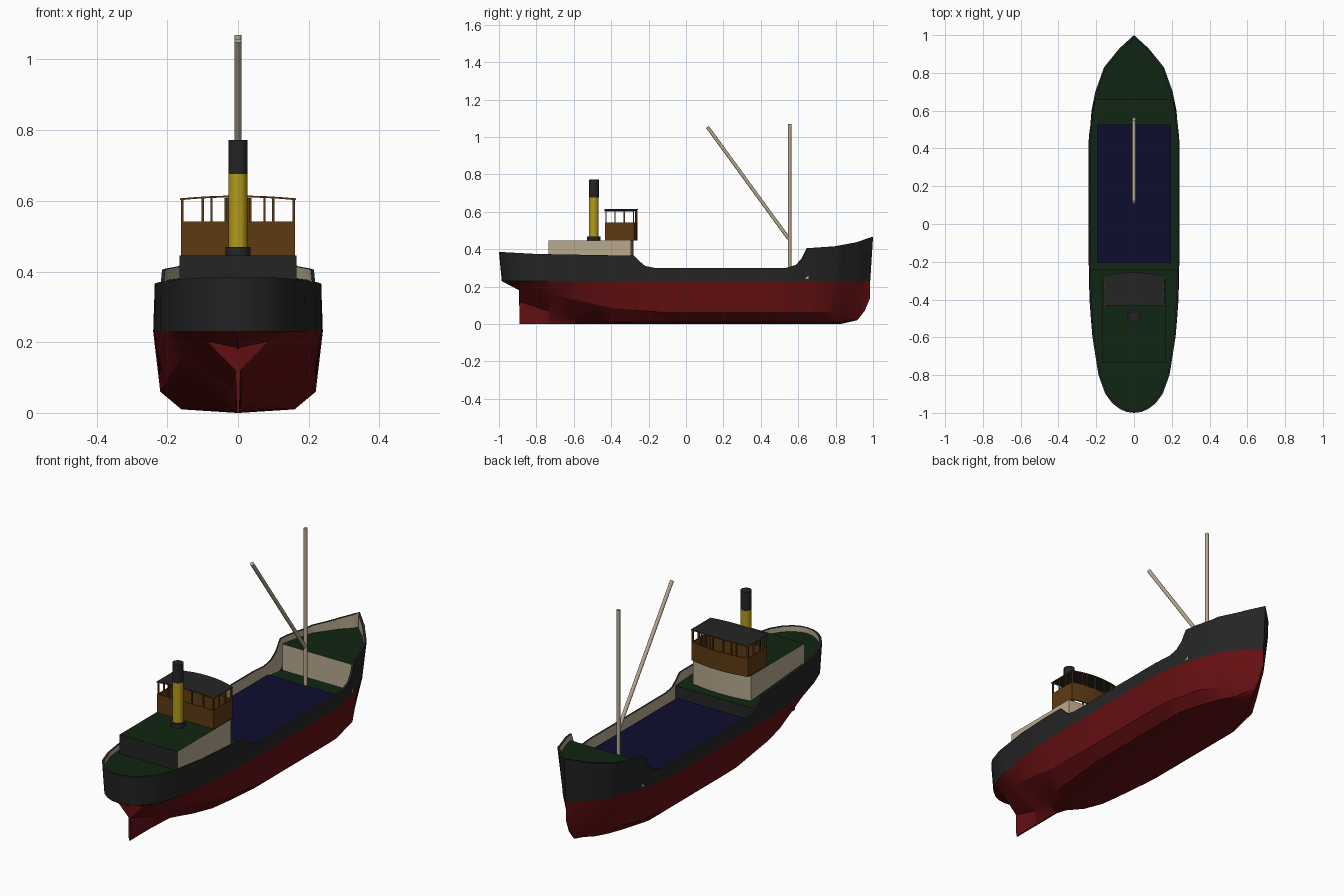
import bpy, bmesh, math
from mathutils import Vector

if "Cube" in bpy.data.objects:
    bpy.data.objects.remove(bpy.data.objects["Cube"])


def material(name, rgb):
    m = bpy.data.materials.new(name)
    m.diffuse_color = (*rgb, 1)
    m.use_nodes = True
    m.node_tree.nodes["Principled BSDF"].inputs["Base Color"].default_value = m.diffuse_color
    return m


BLACK = material("black_paint", (0.018, 0.018, 0.018))
RED = material("red_antifouling", (0.13, 0.005, 0.006))
GREEN = material("green_deck", (0.005, 0.019, 0.006))
NAVY = material("navy_tarpaulin", (0.004, 0.004, 0.028))
BEIGE = material("beige_paint", (0.48, 0.40, 0.28))
WOOD = material("varnished_wood", (0.11, 0.042, 0.006))
YELLOW = material("yellow_funnel", (0.46, 0.33, 0.010))


def lerp(table, s):
    """Piecewise linear lookup in a short list of (s, value) pairs."""
    for (a, va), (b, vb) in zip(table, table[1:]):
        if s <= b:
            return va + (vb - va) * max(0, (s - a) / (b - a))
    return table[-1][1]


def finish(name, bm, mats, angle=None, normals=True):
    bmesh.ops.remove_doubles(bm, verts=bm.verts, dist=0.0002)
    if normals:
        bmesh.ops.recalc_face_normals(bm, faces=bm.faces)
    me = bpy.data.meshes.new(name)
    bm.to_mesh(me)
    bm.free()
    ob = bpy.data.objects.new(name, me)
    bpy.context.collection.objects.link(ob)
    for m in mats:
        me.materials.append(m)
    if angle:
        bpy.ops.object.select_all(action='DESELECT')
        ob.select_set(True)
        bpy.context.view_layer.objects.active = ob
        bpy.ops.object.shade_smooth_by_angle(angle=math.radians(angle))
    return ob


def tube(name, a, b, r, mat, sides=16):
    a, b = Vector(a), Vector(b)
    bm = bmesh.new()
    bmesh.ops.create_cone(bm, cap_ends=True, segments=sides, radius1=r, radius2=r, depth=(b - a).length)
    q = Vector((0, 0, 1)).rotation_difference(b - a)
    bm.transform(q.to_matrix().to_4x4())
    bmesh.ops.translate(bm, verts=bm.verts, vec=(a + b) / 2)
    return finish(name, bm, [mat], 40)


def prism(name, outline, z0, z1, mats, rule=None, capped=True):
    bm = bmesh.new()
    lo = [bm.verts.new((x, y, z0)) for x, y in outline]
    hi = [bm.verts.new((x, y, z1)) for x, y in outline]
    n = len(outline)
    for i in range(n):
        j = (i + 1) % n
        bm.faces.new((lo[i], lo[j], hi[j], hi[i]))
    if capped:
        bm.faces.new(hi)
        bm.faces.new(lo[::-1])
    bmesh.ops.recalc_face_normals(bm, faces=bm.faces)
    if rule:
        for f in bm.faces:
            f.material_index = rule(f.normal)
    return finish(name, bm, mats, normals=capped)


# Hull lines: half breadths and heights along the length
WIDTH = [(-1, 0), (-.995, .04), (-.98, .075), (-.95, .115), (-.9, .153), (-.8, .19), (-.6, .222),
         (-.4, .236), (-.2, .24), (.45, .24), (.6, .227), (.7, .207), (.83, .16), (.93, .078), (1, 0)]
SHEER = [(-1, .385), (-.8, .374), (-.28, .365), (-.25, .335), (-.22, .31), (-.17, .3), (.54, .3),
         (.59, .315), (.62, .345), (.64, .385), (.65, .405), (.8, .415), (.92, .437), (1, .465)]
KEEL_Z = [(-1, .229), (-.906, .18), (-.904, 0), (.84, 0), (.93, .02), (.97, .07), (1, .14)]
BOTTOM_W = [(-1, 0), (-.906, .002), (-.904, .007), (-.75, .014), (-.6, .06), (-.4, .13), (-.1, .16),
            (.55, .16), (.75, .1), (.87, .035), (.94, .008), (1, 0)]
BOTTOM_Z = [(-1, .229), (-.906, .185), (-.904, .12), (-.75, .07), (-.5, .015), (-.3, .01), (.84, .01),
            (.93, .03), (.97, .08), (1, .15)]
BILGE_W = [(-1, 0), (-.95, .045), (-.9, .09), (-.75, .15), (-.5, .195), (-.1, .22), (.5, .22),
           (.7, .175), (.85, .085), (.93, .03), (1, 0)]
BILGE_Z = [(-1, .2295), (-.9, .2), (-.7, .15), (-.4, .085), (-.1, .06), (.85, .06), (.93, .085), (1, .17)]
DECK_Z = [(-1, .357), (-.74, .347), (-.2405, .312), (-.2395, .24), (.6595, .24), (.6605, .375), (1, .39)]
STATIONS = sorted({s for t in (WIDTH, SHEER, KEEL_Z, DECK_Z, BILGE_W) for s, _ in t}
                  | {-.99, -.965, -.925, -.85, -.3, 0, .2, .77, .88, .96, .98})


def below(s):
    y = s * .985
    fine = lerp([(-1, .97), (-.5, 1), (.5, 1), (.93, .85), (1, .8)], s)
    return [(0, y, lerp(KEEL_Z, s)),
            (min(.004, lerp(BOTTOM_W, s)), y, lerp(KEEL_Z, s)),
            (lerp(BOTTOM_W, s), y, lerp(BOTTOM_Z, s)),
            (lerp(BILGE_W, s), y, lerp(BILGE_Z, s)),
            (lerp(WIDTH, s) * fine, y, .23)]


def above(s):
    return [below(s)[-1], (lerp(WIDTH, s) * .99, s, lerp(SHEER, s)),
            (max(0, lerp(WIDTH, s) * .99 - .009), s * .992, lerp(SHEER, s))]


def inside(s):
    w, y = max(0, lerp(WIDTH, s) * .99 - .009), s * .992
    return [(w, y, lerp(SHEER, s)), (w, y, lerp(DECK_Z, s)), (0, y, lerp(DECK_Z, s))]


def loft(name, section, mats, pick, angle, flip=False):
    """Mirrored skin through all stations."""
    bm = bmesh.new()
    for a, b in zip(STATIONS, STATIONS[1:]):
        pa, pb = section(a), section(b)
        for i in range(len(pa) - 1):
            for side in (1, -1):
                quad = [Vector((p[0] * side, p[1], p[2])) for p in (pa[i], pb[i], pb[i + 1], pa[i + 1])]
                if side < 0:
                    quad.reverse()
                f = bm.faces.new([bm.verts.new(p) for p in quad])
                f.material_index = pick(i, a, b)
    bmesh.ops.dissolve_degenerate(bm, dist=0.00005, edges=bm.edges)
    return finish(name, bm, mats, angle, normals=False)


def inner_colour(i, a, b):
    if i == 0:
        return 0
    if b - a < .0015:
        return 2 if a < 0 else 0
    return 1


loft("lower_hull", below, [RED], lambda i, a, b: 0, 25)
loft("upper_hull", above, [BLACK], lambda i, a, b: 0, 35)
loft("bulwark_lining_and_decks", inside, [BEIGE, GREEN, BLACK], inner_colour, 30)

# Cargo hatch
prism("cargo_hatch", [(-.197, -.207), (.197, -.207), (.197, .527), (-.197, .527)], .235, .268, [NAVY])


def bowed(back, corner, crown, w, steps=8):
    """Plan outline with a square back and a gently curved front."""
    front = [(w * math.cos(math.pi * 0) * (1 - 2 * i / steps),
              corner + (crown - corner) * (1 - (1 - 2 * i / steps) ** 2)) for i in range(steps + 1)]
    return [(-w, back), (w, back)] + front


# Deck house
def house_colour(n):
    return 1 if n.z > .5 else 2 if n.y < -.5 else 0


prism("deck_house", bowed(-.735, -.295, -.28, .166), .30, .446, [BEIGE, GREEN, BLACK], house_colour)

# Bridge: open walls, posts and cambered roof
plan = bowed(-.432, -.278, -.258, .162)
walls = prism("bridge_walls", plan, .446, .542, [WOOD], capped=False)
thick = walls.modifiers.new("thickness", 'SOLIDIFY')
thick.thickness = .008
thick.offset = -1


def front_y(x):
    return -.258 - .02 * (x / .162) ** 2 - .004


posts = [(x, -.428) for x in (.158, .1, .035)] + [(.158, y) for y in (-.38, -.33)]
posts += [(x, front_y(x)) for x in (.158, .1, .075, .03)]
for px, py in posts:
    for sx in (px, -px):
        h = .0035
        prism("bridge_post", [(sx - h, py - h), (sx + h, py - h), (sx + h, py + h), (sx - h, py + h)],
              .54, .608, [WOOD])

bm = bmesh.new()
N = 8
for i in range(N):
    xs = [-.164 + .328 * k / N for k in (i, i + 1)]
    top = [.607 + .008 * (1 - (x / .164) ** 2) for x in xs]
    q = [(xs[0], -.435, top[0]), (xs[1], -.435, top[1]),
         (xs[1], front_y(xs[1]) + .006, top[1]), (xs[0], front_y(xs[0]) + .006, top[0])]
    bm.faces.new([bm.verts.new(p) for p in q])
roof = finish("bridge_roof", bm, [BLACK, WOOD])
m = roof.modifiers.new("thickness", 'SOLIDIFY')
m.thickness = .005
m.offset = -1
m.material_offset_rim = 1

# Funnel
FY = -.493
tube("funnel_base", (0, FY, .444), (0, FY, .469), .036, BLACK, 24)
tube("funnel_stack", (0, FY, .46), (0, FY, .676), .0265, YELLOW, 24)
tube("funnel_cap", (0, FY, .676), (0, FY, .772), .0268, BLACK, 24)

# Mast and cargo boom
tube("mast", (0, .555, .24), (0, .555, 1.07), .0095, BEIGE)
tube("cargo_boom", (0, .55, .455), (0, .115, 1.053), .0095, BEIGE)
